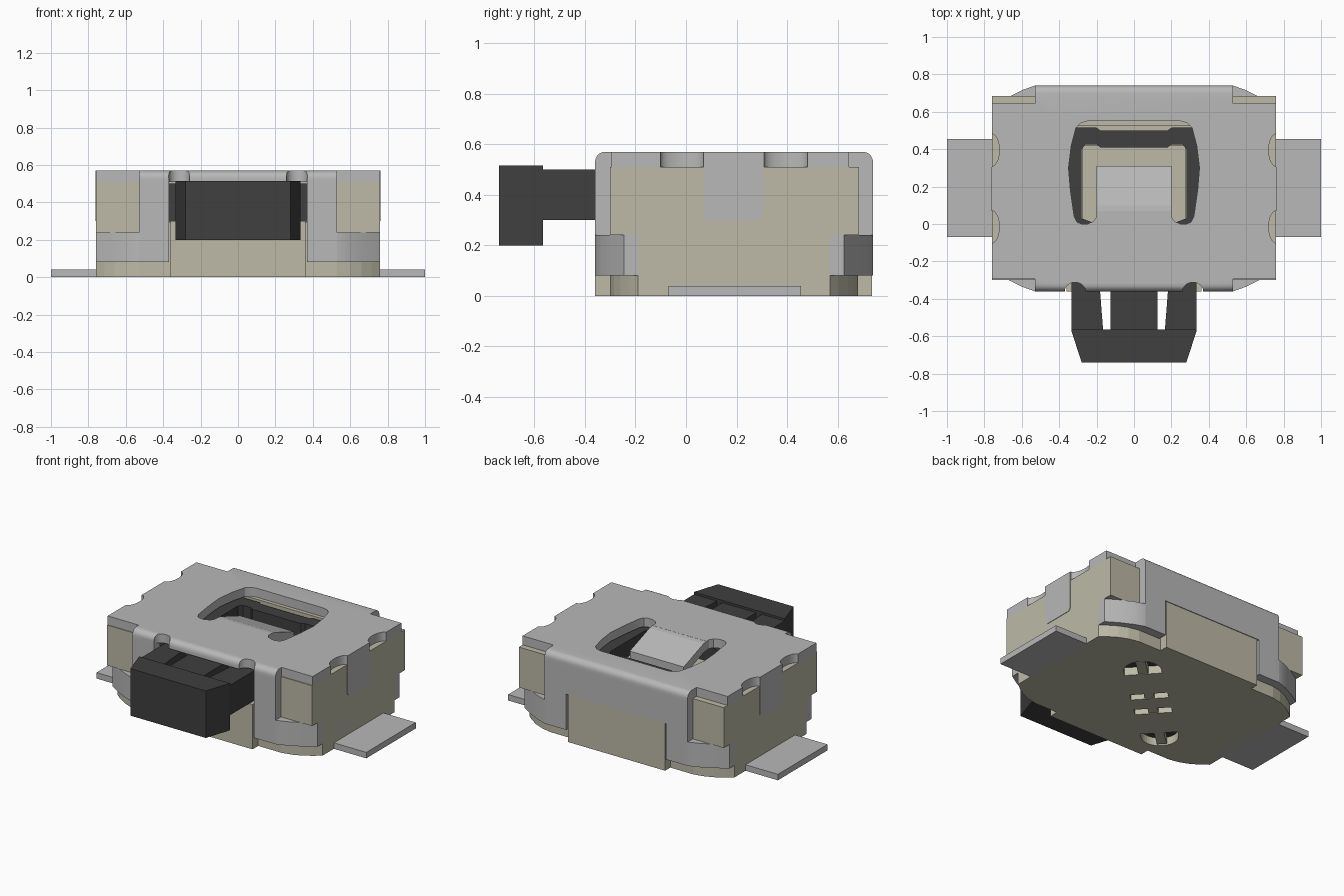
import bpy, bmesh, math
from mathutils import Matrix, Vector

if "Cube" in bpy.data.objects:
    bpy.data.objects.remove(bpy.data.objects["Cube"])


def material(name, rgb):
    m = bpy.data.materials.new(name)
    m.use_nodes = True
    m.diffuse_color = (*rgb, 1)
    node = next(n for n in m.node_tree.nodes if n.type == 'BSDF_PRINCIPLED')
    node.inputs["Base Color"].default_value = (*rgb, 1)
    return m


BEIGE = material("beige plastic", (0.51, 0.49, 0.385))
METAL = material("grey metal", (0.48, 0.48, 0.48))
DARK = material("dark plastic", (0.05, 0.05, 0.05))
MID = 0.19  # y of the housing centre


def prism(name, pts, lo, hi, mat, axis='z'):
    """Extrude an outline along z, or a (y, z) profile along x."""
    bm = bmesh.new()
    place = (lambda a, b, t: (a, b, t)) if axis == 'z' else (lambda a, b, t: (t, a, b))
    low = [bm.verts.new(place(a, b, lo)) for a, b in pts]
    high = [bm.verts.new(place(a, b, hi)) for a, b in pts]
    bm.faces.new(low)
    bm.faces.new(high)
    for i in range(len(pts)):
        j = (i + 1) % len(pts)
        bm.faces.new((low[i], low[j], high[j], high[i]))
    bmesh.ops.recalc_face_normals(bm, faces=bm.faces)
    me = bpy.data.meshes.new(name)
    bm.to_mesh(me)
    bm.free()
    me.materials.append(mat)
    ob = bpy.data.objects.new(name, me)
    bpy.context.collection.objects.link(ob)
    return ob


def box(name, x0, x1, y0, y1, z0, z1, mat):
    return prism(name, [(x0, y0), (x1, y0), (x1, y1), (x0, y1)], z0, z1, mat)


def ellipse(cx, cy, rx, ry, n=28):
    return [(cx + rx * math.cos(2 * math.pi * i / n),
             cy + ry * math.sin(2 * math.pi * i / n)) for i in range(n)]


def mirror_x(half):
    return half + [(-x, y) for x, y in reversed(half) if x > 0]


def flip(pts, sx, back):
    return [(sx * x, 2 * MID - y if back else y) for x, y in pts]


def cut(ob, cutter):
    cutter.hide_render = True
    mod = ob.modifiers.new("cut", 'BOOLEAN')
    mod.operation = 'DIFFERENCE'
    mod.solver = 'EXACT'
    mod.object = cutter
    dg = bpy.context.evaluated_depsgraph_get()
    me = bpy.data.meshes.new_from_object(ob.evaluated_get(dg))
    ob.modifiers.clear()
    ob.data = me
    bpy.data.objects.remove(cutter)


def smooth(ob):
    bpy.ops.object.select_all(action='DESELECT')
    ob.select_set(True)
    bpy.context.view_layer.objects.active = ob
    bpy.ops.object.shade_smooth_by_angle(angle=math.radians(30))


# Housing base with cut-back corners
quarter = [(0.36, -0.30), (0.53, -0.30), (0.60, -0.285), (0.66, -0.26),
           (0.715, -0.225), (0.76, -0.19)]
right_half = quarter + list(reversed(flip(quarter, 1, True)))
base = prism("housing_base", mirror_x(right_half), 0, 0.24, BEIGE)

# Diagonal slot in the underside
length, radius = 0.40, 0.115
arc = [math.radians(a) for a in range(-90, 91, 10)]
stadium = [(length + radius * math.cos(a), radius * math.sin(a)) for a in arc]
stadium += [(-x, -y) for x, y in stadium]
turn = Matrix.Rotation(math.radians(42.5), 2)


def diagonal(pts):
    return [tuple(turn @ Vector(p) + Vector((-0.01, 0.15))) for p in pts]


def diagonal_bar(name, u0, u1, v0, v1, z0, z1, mat):
    return prism(name, diagonal([(u0, v0), (u1, v0), (u1, v1), (u0, v1)]), z0, z1, mat)


cut(base, prism("slot_cutter", diagonal(stadium), -0.1, 0.06, BEIGE))
prism("slot_floor", diagonal(stadium), 0.054, 0.062, DARK)
diagonal_bar("slot_rib", -0.5, 0.5, -0.03, 0.03, 0.003, 0.06, BEIGE)
for u0, u1 in ((-0.36, -0.12), (-0.06, 0.06), (0.12, 0.36)):
    diagonal_bar("slot_bridge", u0, u1, -0.115, 0.115, 0, 0.06, BEIGE)

# Upper housing with the slider cavity
upper = box("housing_upper", -0.76, 0.76, -0.30, 0.685, 0.24, 0.51, BEIGE)
cut(upper, box("cavity_cutter", -0.375, 0.375, -0.5, 0.525, 0.295, 0.7, BEIGE))
box("housing_front_block", -0.36, 0.36, -0.36, -0.29, 0, 0.30, BEIGE)
box("housing_back_block", -0.36, 0.36, 0.67, 0.735, 0, 0.32, BEIGE)
box("cavity_post", -0.275, 0.275, 0.0, 0.42, 0.28, 0.40, BEIGE)

# Push button and its sliding frame
head = [(0.335, -0.565), (0.335, -0.57), (0.28, -0.74)]
prism("button_head", mirror_x(head), 0.20, 0.515, DARK)
box("button_stem", -0.125, 0.125, -0.57, -0.2, 0.30, 0.50, DARK)
for s in (1, -1):
    arm = [(0.335, -0.57), (0.335, -0.25), (0.19, -0.25), (0.165, -0.57)]
    prism("button_arm", flip(arm, s, False), 0.30, 0.50, DARK)
frame = [(0.37, -0.29), (0.37, 0.44), (0.33, 0.515), (0.2, 0.515), (0.18, 0.50)]
slider = prism("slider_frame", mirror_x(frame), 0.298, 0.50, DARK)
window = [(0.20, 0.0), (0.28, 0.03), (0.28, 0.40), (0.26, 0.425),
          (0.2, 0.425), (0.18, 0.41)]
cut(slider, prism("window_cutter", mirror_x(window), 0.1, 0.7, DARK))

# Metal cover plate with rolled front and back edges
outline = [(0.53, -0.36), (0.53, -0.295), (0.76, -0.295), (0.76, 0.645),
           (0.53, 0.645), (0.53, 0.74)]
cover = prism("cover_plate", mirror_x(outline), 0.51, 0.57, METAL)
bm = bmesh.new()
bm.from_mesh(cover.data)
rolled = [e for e in bm.edges
          if all(v.co.z > 0.56 and abs(v.co.y - MID) > 0.54 for v in e.verts)]
bmesh.ops.bevel(bm, geom=rolled, offset=0.04, segments=5, profile=0.5, affect='EDGES')
bm.to_mesh(cover.data)
bm.free()

# Cover opening and edge notches
opening = [(0, 0.55), (0.25, 0.55), (0.285, 0.54), (0.31, 0.515), (0.335, 0.42),
           (0.35, 0.30), (0.34, 0.18), (0.32, 0.04), (0.305, 0.01), (0.28, 0.0),
           (0.25, 0.0), (0.215, 0.015), (0.20, 0.04), (0.20, 0.07), (0, 0.07)]
cut(cover, prism("opening_cutter", mirror_x(opening), 0.4, 0.7, METAL))
for s in (1, -1):
    for y in (0.395, -0.015):
        cut(cover, prism("notch_cutter", ellipse(s * 0.762, y, 0.042, 0.087), 0.4, 0.7, METAL))
    cut(cover, prism("notch_cutter", ellipse(s * 0.315, -0.362, 0.056, 0.05), 0.4, 0.7, METAL))
smooth(cover)

# Bent spring tongue inside the opening
tongue = [(0.065, 0.57), (0.10, 0.565), (0.31, 0.49), (0.31, 0.43), (0.10, 0.505), (0.065, 0.51)]
prism("cover_tongue", tongue, -0.20, 0.20, METAL, 'x')

# Cover walls, legs, wrapped corner tabs and side flaps
box("cover_back_wall", -0.53, 0.53, 0.68, 0.74, 0.32, 0.53, METAL)
clip = [(0.50, -0.36), (0.53, -0.36), (0.60, -0.335), (0.68, -0.295), (0.76, -0.245),
        (0.76, -0.19), (0.715, -0.225), (0.66, -0.26), (0.60, -0.285),
        (0.53, -0.30), (0.50, -0.30)]
leg = [(0.37, -0.36), (0.53, -0.36), (0.53, -0.30), (0.37, -0.30)]
for s in (1, -1):
    for back in (False, True):
        prism("cover_leg", flip(leg, s, back), 0.08, 0.53, METAL)
        smooth(prism("corner_tab", flip(clip, s, back), 0.08, 0.24, METAL))
    flap = [(0.07, 0.57), (0.07, 0.315), (0.085, 0.30), (0.29, 0.30), (0.305, 0.315), (0.305, 0.57)]
    prism("side_flap", flap, s * 0.71, s * 0.763, METAL, 'x')
    # Solder terminals
    box("terminal", s * 0.70, s * 1.0, -0.07, 0.455, 0, 0.04, METAL)
